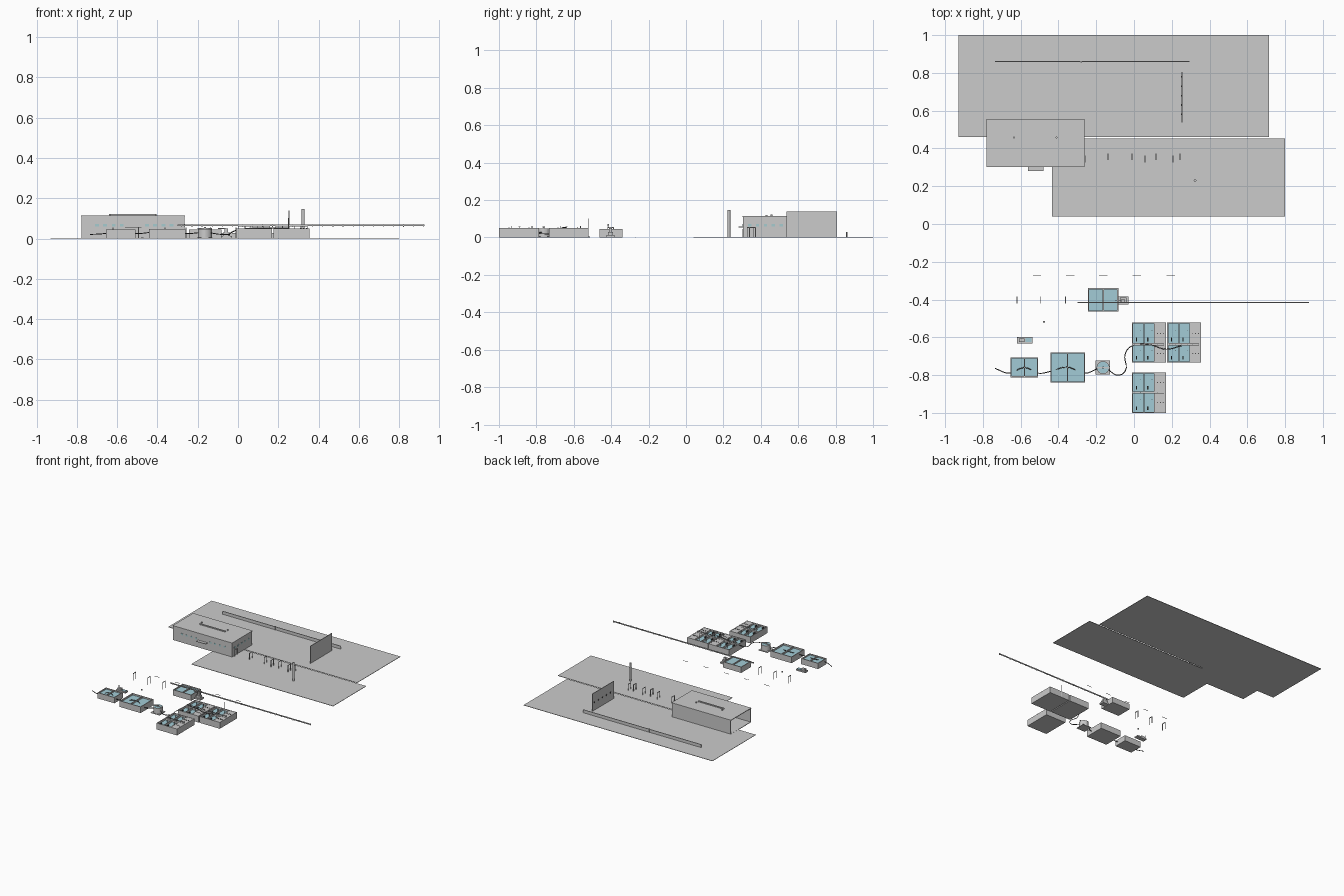
import bpy, bmesh
from mathutils import Matrix, Vector


def material(name, rgb):
    m = bpy.data.materials.new(name)
    m.diffuse_color = (*rgb, 1)
    return m


WATER = material("water_blue", (0.36, 0.60, 0.67))
GLASS = material("window_glass", (0.38, 0.60, 0.62))
DARK = material("dark_steel", (0.08, 0.08, 0.08))


def finish(name, bm, mat=None):
    me = bpy.data.meshes.new(name)
    bm.to_mesh(me)
    bm.free()
    ob = bpy.data.objects.new(name, me)
    bpy.context.collection.objects.link(ob)
    if mat:
        me.materials.append(mat)
    return ob


def boxes(name, items, mat=None):
    """One object from boxes given as x0, x1, y0, y1, z0, z1."""
    bm = bmesh.new()
    for x0, x1, y0, y1, z0, z1 in items:
        m = Matrix.Translation(((x0 + x1) / 2, (y0 + y1) / 2, (z0 + z1) / 2))
        m = m @ Matrix.Diagonal((x1 - x0, y1 - y0, z1 - z0, 1))
        bmesh.ops.create_cube(bm, size=1, matrix=m)
    return finish(name, bm, mat)


def cylinders(name, items, mat=None, sides=12):
    """One object from upright cylinders given as x, y, z0, z1, radius."""
    bm = bmesh.new()
    for x, y, z0, z1, r in items:
        bmesh.ops.create_cone(bm, cap_ends=True, segments=sides, radius1=r, radius2=r,
                              depth=z1 - z0, matrix=Matrix.Translation((x, y, (z0 + z1) / 2)))
    return finish(name, bm, mat)


def basin(name, x0, x1, y0, y1, h, xs=(), ys=(), water=0.036, t=0.006):
    """Open concrete basin with dividing walls and a water sheet."""
    parts = [(x0, x1, y0, y1, 0, 0.004),
             (x0, x0 + t, y0, y1, 0, h), (x1 - t, x1, y0, y1, 0, h),
             (x0, x1, y0, y0 + t, 0, h), (x0, x1, y1 - t, y1, 0, h)]
    parts += [(x - t / 2, x + t / 2, y0, y1, 0, h) for x in xs]
    parts += [(x0, x1, y - t, y + t, 0, h) for y in ys]
    boxes(name + "_walls", parts)
    boxes(name + "_water", [(x0 + t, x1 - t, y0 + t, y1 - t, water - 0.003, water)], WATER)


def frames(name, xs, y0, y1, h, t=0.002):
    """Slim portal frames standing across y."""
    parts = []
    for x in xs:
        parts += [(x - t, x + t, y0, y0 + 2 * t, 0, h), (x - t, x + t, y1 - 2 * t, y1, 0, h),
                  (x - t, x + t, y0, y1, h - 2 * t, h)]
    boxes(name, parts)


# ground slabs
boxes("rear_yard", [(-0.93, 0.714, 0.46, 1.0, 0, 0.003)])
boxes("front_yard", [(-0.434, 0.80, 0.04, 0.452, 0, 0.003)])

# hall: floor, three walls, roof, open left end
bx0, bx1, by0, by1 = -0.778, -0.265, 0.304, 0.555
boxes("hall_floor", [(bx0, bx1, by0, by1, 0, 0.004)])
boxes("hall_walls", [(bx0, bx1, by0, by0 + 0.004, 0, 0.109), (bx0, bx1, by1 - 0.004, by1, 0, 0.109),
                     (bx1 - 0.004, bx1, by0, by1, 0, 0.109)])
boxes("hall_roof", [(bx0 - 0.002, bx1 + 0.002, by0 - 0.002, by1 + 0.002, 0.109, 0.114)])
boxes("roof_bar", [(-0.635, -0.41, 0.425, 0.435, 0.114, 0.121)])
cylinders("roof_vents", [(x, 0.458, 0.114, 0.122, 0.005) for x in (-0.635, -0.41)])
boxes("entrance_canopy", [(-0.56, -0.48, 0.28, 0.304, 0.054, 0.058)])
boxes("entrance_door", [(-0.55, -0.522, 0.301, 0.304, 0.003, 0.045),
                        (-0.518, -0.49, 0.301, 0.304, 0.003, 0.045)])
boxes("front_windows", [(x - 0.009, x + 0.009, 0.302, 0.304, 0.059, 0.072)
                        for x in (-0.70, -0.66, -0.617, -0.578, -0.452, -0.412, -0.37, -0.33)], GLASS)
boxes("side_windows", [(bx1, bx1 + 0.002, y - 0.009, y + 0.009, 0.059, 0.072)
                       for y in (0.34, 0.382, 0.425, 0.467, 0.51)], GLASS)

# tall panel wall with fixings, and long low wall
boxes("panel_wall", [(0.251, 0.256, 0.537, 0.806, 0, 0.139)])
boxes("panel_fixings", [(0.248, 0.251, y - 0.004, y + 0.004, 0.06, 0.07)
                        for y in (0.58, 0.63, 0.68, 0.73, 0.78)], DARK)
boxes("low_wall", [(-0.735, -0.285, 0.857, 0.862, 0, 0.027), (-0.275, 0.295, 0.857, 0.862, 0, 0.027),
                   (-0.284, -0.276, 0.855, 0.864, 0, 0.029)])

# yard frames and chimney
frames("yard_frames", (-0.137, -0.01, 0.116, 0.243), 0.338, 0.374, 0.055)
frames("yard_frames_offset", (-0.258, 0.058, 0.206), 0.325, 0.362, 0.055)
cylinders("chimney", [(0.323, 0.23, 0, 0.147, 0.007)])

# settling tanks: two columns of two rows, plus a separate pair
posts, rails, covers, holes, pumps = [], [], [], [], []
for i, (x0, y0, y1, mid) in enumerate([(-0.01, -0.733, -0.522, -0.637), (0.176, -0.733, -0.522, -0.637),
                                       (-0.01, -1.0, -0.785, -0.892)]):
    x1 = x0 + 0.179
    basin(f"settling_tank_{i}", x0, x1, y0, y1, 0.05, (x0 + 0.062, x0 + 0.12), (mid,))
    rails += [(x0 + 0.01, x1 - 0.01, mid + s - 0.001, mid + s + 0.001, 0.059, 0.061) for s in (-0.005, 0.005)]
    for lo, hi in ((y0, mid), (mid, y1)):
        covers.append((x0 + 0.12, x1 - 0.002, lo + 0.004, hi - 0.002, 0.046, 0.049))
        yc = (lo + hi) / 2
        for k in range(3):
            holes.append((x0 + 0.135 + 0.015 * k, yc, 0.049, 0.053, 0.003))
        for dx in (0.02, 0.08):
            pumps.append((x0 + dx, x0 + dx + 0.006, lo + 0.015, lo + 0.035, 0.036, 0.047))
            posts.append((x0 + dx + 0.025, yc + 0.015, 0.03, 0.06, 0.002))
    posts += [(x0 + 0.012 + 0.031 * k, mid, 0.05, 0.061, 0.0015) for k in range(6)]
boxes("tank_covers", covers)
boxes("tank_handrails", rails)
cylinders("cover_caps", holes, DARK, 8)
cylinders("tank_posts", posts, None, 6)
boxes("tank_pumps", pumps, DARK)
cylinders("tall_pole", [(0.25, -0.523, 0, 0.102, 0.002)], None, 8)

# larger open basins
basin("left_basin", -0.655, -0.508, -0.812, -0.707, 0.045, (-0.58,))
basin("middle_basin", -0.443, -0.26, -0.84, -0.68, 0.048, (-0.352,))
basin("rear_basin", -0.243, -0.083, -0.463, -0.34, 0.045, (-0.163,))

# machine tower beside the rear basin
boxes("machine_tower", [(-0.082, -0.03, -0.425, -0.383, 0, 0.012), (-0.075, -0.04, -0.418, -0.39, 0.012, 0.03),
                        (-0.066, -0.05, -0.412, -0.396, 0.03, 0.05), (-0.10, -0.06, -0.406, -0.402, 0.046, 0.051)])

# round tank on a square base, with water and a bridge
boxes("round_tank_base", [(-0.203, -0.126, -0.797, -0.722, 0, 0.004)])
cylinders("round_tank_body", [(-0.164, -0.76, 0.004, 0.047, 0.034)], None, 24)
cylinders("round_tank_water", [(-0.164, -0.76, 0.047, 0.048, 0.030)], WATER, 24)
boxes("round_tank_bridge", [(-0.2, -0.128, -0.764, -0.756, 0.048, 0.052)])
cylinders("round_tank_motor", [(-0.164, -0.76, 0.052, 0.058, 0.006)])

# small skid of equipment
boxes("equipment_skid", [(-0.62, -0.537, -0.632, -0.598, 0, 0.01), (-0.61, -0.58, -0.625, -0.605, 0.01, 0.024)])
boxes("skid_water", [(-0.575, -0.543, -0.626, -0.604, 0.01, 0.013)], WATER)
cylinders("skid_vent", [(-0.615, -0.602, 0, 0.035, 0.0025), (-0.476, -0.518, 0, 0.006, 0.006)], None, 8)

# frames and ground strips near the basins
frames("basin_frames", (-0.62, -0.494, -0.362), -0.42, -0.385, 0.055)
boxes("ground_strips", [(x - 0.022, x + 0.022, -0.273, -0.270, 0, 0.002)
                        for x in (-0.514, -0.338, -0.163, 0.015, 0.195)])

# long raised pipe with collars
boxes("raised_pipe", [(-0.3, 0.926, -0.418, -0.413, 0.061, 0.069)])
boxes("pipe_collars", [(-0.28 + 0.05 * i, -0.277 + 0.05 * i, -0.419, -0.412, 0.058, 0.071) for i in range(25)])

# winding pipe linking the basins
cu = bpy.data.curves.new("winding_pipe", 'CURVE')
cu.dimensions = '3D'
cu.bevel_depth = 0.0025
cu.bevel_resolution = 1
cu.resolution_u = 6
path = [(-0.735, -0.765, 0.02), (-0.66, -0.79, 0.025), (-0.58, -0.76, 0.041), (-0.505, -0.79, 0.025),
        (-0.44, -0.78, 0.03), (-0.355, -0.758, 0.041), (-0.26, -0.79, 0.025), (-0.164, -0.76, 0.03),
        (-0.08, -0.80, 0.02), (-0.045, -0.775, 0.02), (-0.047, -0.69, 0.02), (-0.01, -0.645, 0.04),
        (0.085, -0.64, 0.052), (0.17, -0.663, 0.052), (0.25, -0.645, 0.052)]
sp = cu.splines.new('BEZIER')
sp.bezier_points.add(len(path) - 1)
for p, co in zip(sp.bezier_points, path):
    p.co = Vector(co)
    p.handle_left_type = p.handle_right_type = 'AUTO'
pipe = bpy.data.objects.new("winding_pipe", cu)
cu.materials.append(DARK)
bpy.context.collection.objects.link(pipe)
